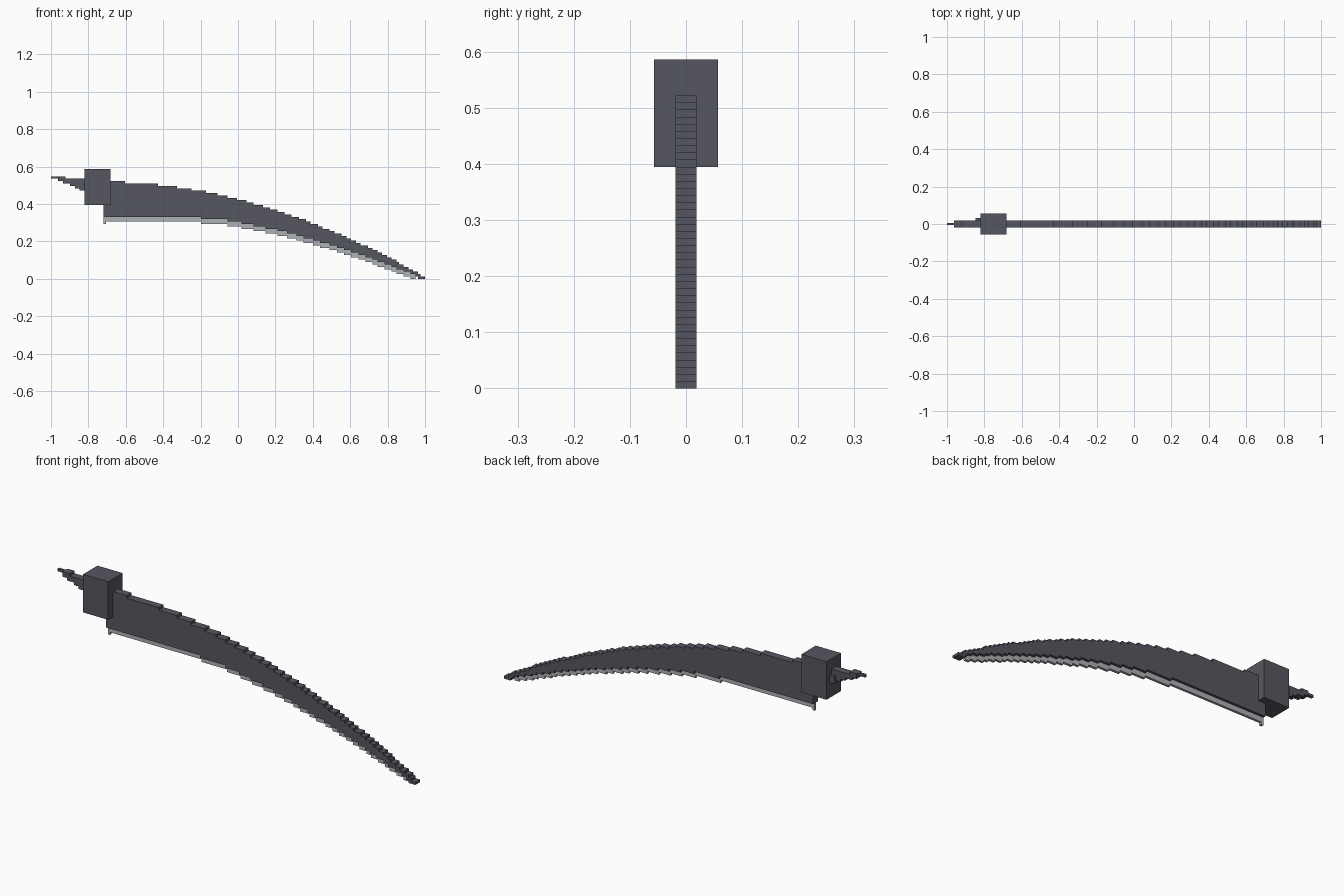
import bpy
import bmesh
import math

S = 2 / 157  # size of one block step

if "Cube" in bpy.data.objects:
    bpy.data.objects.remove(bpy.data.objects["Cube"], do_unlink=True)


def material(name, rgb):
    mat = bpy.data.materials.new(name)
    mat.use_nodes = True
    mat.diffuse_color = (*rgb, 1)
    bsdf = mat.node_tree.nodes["Principled BSDF"]
    bsdf.inputs["Base Color"].default_value = (*rgb, 1)
    bsdf.inputs["Roughness"].default_value = 0.8
    return mat


dark = material("dark steel", (0.092, 0.097, 0.117))
light = material("pale steel", (0.42, 0.44, 0.46))


def stepped_part(name, columns, y0, y1, mat):
    """Extrude a stair-stepped outline; columns are (index, bottom, top) in steps."""
    upper, lower = [], []
    for i, bottom, top in columns:
        upper += [(i, top), (i + 1, top)]
        lower += [(i, bottom), (i + 1, bottom)]
    outline = []
    for p in lower + upper[::-1]:
        if outline and outline[-1] == p:
            continue
        # merge straight runs
        if len(outline) > 1 and any(outline[-1][k] == outline[-2][k] == p[k] for k in (0, 1)):
            outline.pop()
        outline.append(p)
    bm = bmesh.new()
    face = bm.faces.new([bm.verts.new((x * S - 1, y0 * S, z * S)) for x, z in outline])
    grown = bmesh.ops.extrude_face_region(bm, geom=[face])
    moved = [v for v in grown["geom"] if isinstance(v, bmesh.types.BMVert)]
    bmesh.ops.translate(bm, verts=moved, vec=(0, (y1 - y0) * S, 0))
    bmesh.ops.recalc_face_normals(bm, faces=bm.faces)
    mesh = bpy.data.meshes.new(name)
    bm.to_mesh(mesh)
    bm.free()
    mesh.materials.append(mat)
    obj = bpy.data.objects.new(name, mesh)
    bpy.context.collection.objects.link(obj)
    return obj


def spine(i):
    """Top of the blade."""
    x = (i + 0.5) * S - 1
    drop = 0.51 * (max(x + 0.7, 0) / 1.7) ** 1.92 / S
    return max(41 - max(math.ceil(drop - 0.17), 0), 1)


def cutting_line(i):
    """Bottom of the cutting edge."""
    x = (i + 0.5) * S - 1
    return max(24 - math.ceil(0.2475 * max(x + 0.2, 0) ** 1.5 / S), 0)


# Blade body, tapering to a one-step tip
body = []
for i in range(22, 157):
    top = spine(i)
    bottom = min(cutting_line(i) + 2, top - 1)
    if i > 152:
        bottom = max(top - 2, 0)
    body.append((i, bottom, top))
stepped_part("blade", body, -1.5, 1.5, dark)

# Thin pale cutting edge with a small heel
edge = [(i, cutting_line(i) - (i == 22), min(cutting_line(i) + 2, spine(i)))
        for i in range(22, 153)]
stepped_part("cutting_edge", edge, -0.5, 0.5, light)

# Mounting block
stepped_part("mounting_block", [(i, 31, 46) for i in range(14, 25)], -4.5, 4.5, dark)


# Tapered tang behind the block
def tang(first, last):
    return [(i, 42 - int(i / 2.4), 43 if i < 6 else 42) for i in range(first, last)]


stepped_part("tang_tip", tang(0, 4), -0.5, 0.5, dark)
stepped_part("tang", tang(3, 14), -1.5, 1.5, dark)
stepped_part("tang_root", [(i, 37, 40) for i in range(12, 14)], -1.5, 2.5, dark)
